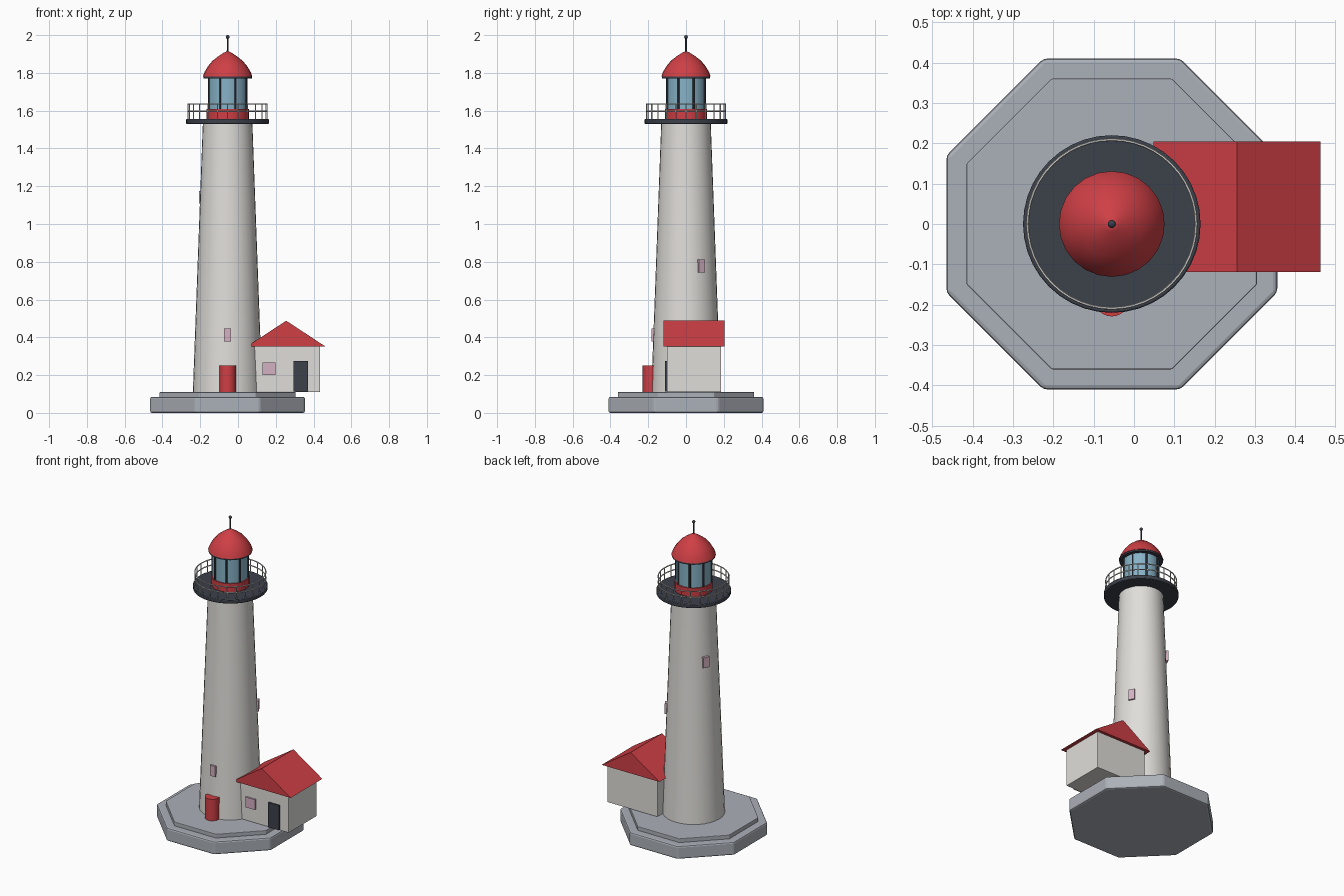
import bpy, bmesh, math
from mathutils import Matrix, Vector

if "Cube" in bpy.data.objects:
    bpy.data.objects.remove(bpy.data.objects["Cube"])

CX = -0.055  # tower axis


def material(name, rgb):
    m = bpy.data.materials.new(name)
    m.diffuse_color = (*rgb, 1)
    m.use_nodes = True
    m.node_tree.nodes["Principled BSDF"].inputs["Base Color"].default_value = m.diffuse_color
    return m


STONE = material("grey stone", (0.41, 0.435, 0.48))
WHITE = material("off white", (0.74, 0.73, 0.70))
RED = material("red paint", (0.62, 0.05, 0.06))
DARK = material("dark iron", (0.045, 0.052, 0.068))
GLASS = material("blue glass", (0.24, 0.45, 0.57))
PINK = material("pink pane", (0.66, 0.44, 0.54))


def finish(ob, name, mat, smooth=True, bevel=0):
    ob.name = name
    ob.data.materials.append(mat)
    if bevel:
        b = ob.modifiers.new("bevel", 'BEVEL')
        b.width, b.segments = bevel, 2
        b.limit_method = 'ANGLE'
    if smooth:
        bpy.ops.object.shade_smooth_by_angle(angle=math.radians(35))
    return ob


def frustum(name, mat, r1, r2, z1, z2, sides=32, x=CX, y=0, turn=0, **kw):
    bpy.ops.mesh.primitive_cone_add(vertices=sides, radius1=r1, radius2=r2, depth=z2 - z1,
                                    location=(x, y, (z1 + z2) / 2), rotation=(0, 0, turn))
    return finish(bpy.context.object, name, mat, **kw)


def box(name, mat, size, loc, turn=0, bevel=0):
    bpy.ops.mesh.primitive_cube_add(size=1, location=loc, rotation=(0, 0, turn))
    ob = bpy.context.object
    ob.data.transform(Matrix.Diagonal((*size, 1)))
    return finish(ob, name, mat, smooth=False, bevel=bevel)


def ring_of_posts(name, mat, count, radius, thick, z1, z2, offset=0, sides=6):
    bm = bmesh.new()
    for i in range(count):
        a = 2 * math.pi * i / count + offset
        pos = Vector((CX + radius * math.cos(a), radius * math.sin(a), (z1 + z2) / 2))
        bmesh.ops.create_cone(bm, cap_ends=True, segments=sides, radius1=thick, radius2=thick,
                              depth=z2 - z1, matrix=Matrix.Translation(pos))
    return mesh_object(name, mat, bm)


def mesh_object(name, mat, bm, smooth=True):
    me = bpy.data.meshes.new(name)
    bmesh.ops.recalc_face_normals(bm, faces=bm.faces)
    bm.to_mesh(me)
    bm.free()
    ob = bpy.data.objects.new(name, me)
    bpy.context.collection.objects.link(ob)
    bpy.ops.object.select_all(action='DESELECT')
    bpy.context.view_layer.objects.active = ob
    ob.select_set(True)
    return finish(ob, name, mat, smooth)


# Octagonal plinth in two tiers
OCT = math.cos(math.pi / 8)
for name, apothem, z1, z2, bev in (("plinth", 0.41, 0, 0.085, 0.01), ("plinth_step", 0.36, 0.08, 0.11, 0.003)):
    frustum(name, STONE, apothem / OCT, apothem / OCT, z1, z2, sides=8, turn=math.pi / 8,
            smooth=False, bevel=bev)

# Tapered tower, rounded entrance porch
frustum("tower", WHITE, 0.184, 0.131, 0.11, 1.535)
frustum("tower_door", RED, 0.044, 0.044, 0.11, 0.25, sides=24, y=-0.185)

# Tower windows climbing in a spiral
for i, (deg, z, out) in enumerate(((-90, 0.412, 0.01), (30, 0.778, 0.01), (153, 1.142, 0.014))):
    a = math.radians(deg)
    r = 0.184 - 0.053 * (z - 0.11) / 1.425 + out - 0.02
    box(f"tower_window_{i + 1}", PINK, (0.04, 0.038, 0.068),
        (CX + r * math.cos(a), r * math.sin(a), z), a)

# Gallery deck and railing
frustum("gallery_deck", DARK, 0.22, 0.22, 1.53, 1.555, sides=40, bevel=0.004)
ring_of_posts("railing_posts", WHITE, 24, 0.209, 0.003, 1.55, 1.635)
for name, z in (("top_rail", 1.635), ("middle_rail", 1.597)):
    bpy.ops.mesh.primitive_torus_add(major_radius=0.209, minor_radius=0.0035, major_segments=48,
                                     minor_segments=6, location=(CX, 0, z))
    finish(bpy.context.object, name, WHITE)

# Lantern room
frustum("lantern_base", RED, 0.112, 0.112, 1.55, 1.61)
frustum("lantern_glass", GLASS, 0.105, 0.105, 1.61, 1.78)
ring_of_posts("lantern_bars", DARK, 8, 0.106, 0.006, 1.61, 1.78, math.pi / 8)
frustum("roof_rim", DARK, 0.128, 0.128, 1.77, 1.782)

# Domed roof turned from a profile
bm = bmesh.new()
profile = [(0, 1.78), (0.131, 1.78), (0.122, 1.805), (0.104, 1.835), (0.08, 1.864),
           (0.048, 1.889), (0.02, 1.907), (0, 1.916)]
verts = [bm.verts.new((r, 0, z)) for r, z in profile]
edges = [bm.edges.new(p) for p in zip(verts, verts[1:])]
bmesh.ops.spin(bm, geom=verts + edges, cent=(0, 0, 0), axis=(0, 0, 1), angle=2 * math.pi, steps=24)
bmesh.ops.remove_doubles(bm, verts=bm.verts, dist=0.0005)
mesh_object("lantern_roof", RED, bm).location.x = CX

# Mast and ball
frustum("mast", DARK, 0.005, 0.004, 1.90, 1.99, sides=10)
bpy.ops.mesh.primitive_uv_sphere_add(segments=16, ring_count=8, radius=0.01, location=(CX, 0, 1.99))
finish(bpy.context.object, "mast_ball", DARK)

# Keeper's house with gabled roof
HX, HY = 0.255, 0.0425
box("house_walls", WHITE, (0.36, 0.286, 0.245), (HX, HY, 0.2325), bevel=0.003)
bm = bmesh.new()
gable = [bm.verts.new((HX + x, HY - 0.162, z)) for x, z in ((-0.207, 0.352), (0.207, 0.352), (0, 0.488))]
face = bm.faces.new(gable)
ext = bmesh.ops.extrude_face_region(bm, geom=[face], use_keep_orig=True)
bmesh.ops.translate(bm, vec=(0, 0.324, 0), verts=[v for v in ext["geom"] if isinstance(v, bmesh.types.BMVert)])
mesh_object("house_roof", RED, bm, smooth=False)
FRONT = HY - 0.143
box("house_door", DARK, (0.077, 0.02, 0.16), (0.333, FRONT, 0.194))
box("house_window", PINK, (0.068, 0.02, 0.066), (0.164, FRONT, 0.233))
